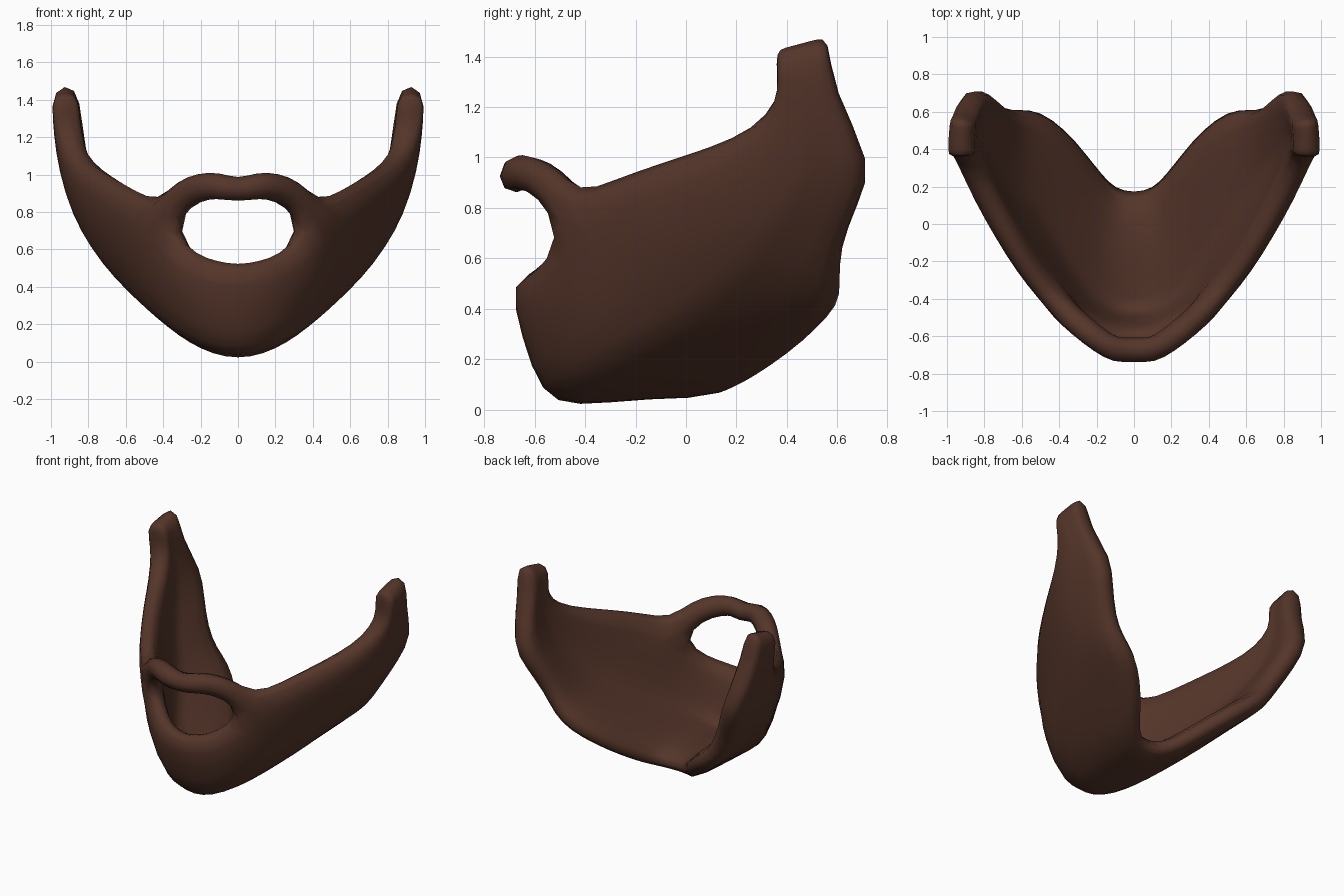
import bpy, bmesh, math
from mathutils import Vector as V

if "Cube" in bpy.data.objects:
    bpy.data.objects.remove(bpy.data.objects["Cube"])

# Guide curves of the outer surface, right half, from chin centre to sideburn tip
rim = [(0, -.71, .51), (.13, -.70, .53), (.26, -.63, .57), (.40, -.53, .69),
       (.48, -.47, .86), (.60, -.34, .91), (.72, -.14, .98), (.83, .06, 1.04),
       (.92, .24, 1.11), (.97, .35, 1.22), (.99, .355, 1.31), (1.0, .355, 1.42)]
jaw = [(0, -.58, .05), (.14, -.565, .07), (.28, -.49, .13), (.39, -.37, .20),
       (.50, -.20, .28), (.62, 0, .40), (.74, .16, .54), (.85, .30, .70),
       (.93, .45, .89), (.98, .47, 1.13), (.99, .45, 1.29), (1.0, .45, 1.45)]
back = [(0, .18, .04), (.12, .20, .045), (.21, .28, .08), (.30, .39, .15),
        (.41, .52, .25), (.55, .62, .36), (.67, .62, .45), (.75, .62, .60),
        (.84, .69, .78), (.92, .76, .95), (.97, .59, 1.26), (1.0, .575, 1.48)]
# Moustache (top, bottom) pairs from the mouth corner to the centre
lip = [((.37, -.59, .96), (.29, -.61, .82)), ((.26, -.68, 1.0), (.18, -.69, .855)),
       ((.12, -.75, 1.015), (.10, -.75, .855)), ((0, -.74, .98), (0, -.74, .855))]


def column(c):
    r, j, b = V(rim[c]), V(jaw[c]), V(back[c])
    swell = .055 * math.sin(math.pi * min(c, 9) / 9)
    wall = r.lerp(j, .5) + V((swell, -.01, 0))
    dip = V((0, 0, -.05 * max(0, 1 - c / 4)))
    return [r, wall, j, j.lerp(b, .17) + dip, j.lerp(b, .55), b]


# Beard sheet: jaw grid with the moustache strip growing from the mouth corner
bm = bmesh.new()
grid = [[bm.verts.new(p) for p in column(c)] for c in range(len(rim))]
for a, b in zip(grid, grid[1:]):
    for i in range(5):
        bm.faces.new((a[i], a[i + 1], b[i + 1], b[i]))
top, low = grid[4][0], grid[3][0]
for t, l in lip:
    t, l = bm.verts.new(t), bm.verts.new(l)
    bm.faces.new((l, low, top, t))
    top, low = t, l
for f in bm.faces:
    f.smooth = True
mesh = bpy.data.meshes.new("beard")
bm.to_mesh(mesh)
bm.free()
beard = bpy.data.objects.new("beard", mesh)
bpy.context.collection.objects.link(beard)

# Mirror, thicken inward, round the rims
m = beard.modifiers.new("mirror", 'MIRROR')
m.use_clip = True
s = beard.modifiers.new("thickness", 'SOLIDIFY')
s.thickness = .145
s.offset = -1
d = beard.modifiers.new("round", 'SUBSURF')
d.levels = d.render_levels = 1

mat = bpy.data.materials.new("brown_hair")
mat.diffuse_color = (.09, .036, .023, 1)
mat.use_nodes = True
mat.node_tree.nodes["Principled BSDF"].inputs["Base Color"].default_value = mat.diffuse_color
mesh.materials.append(mat)
